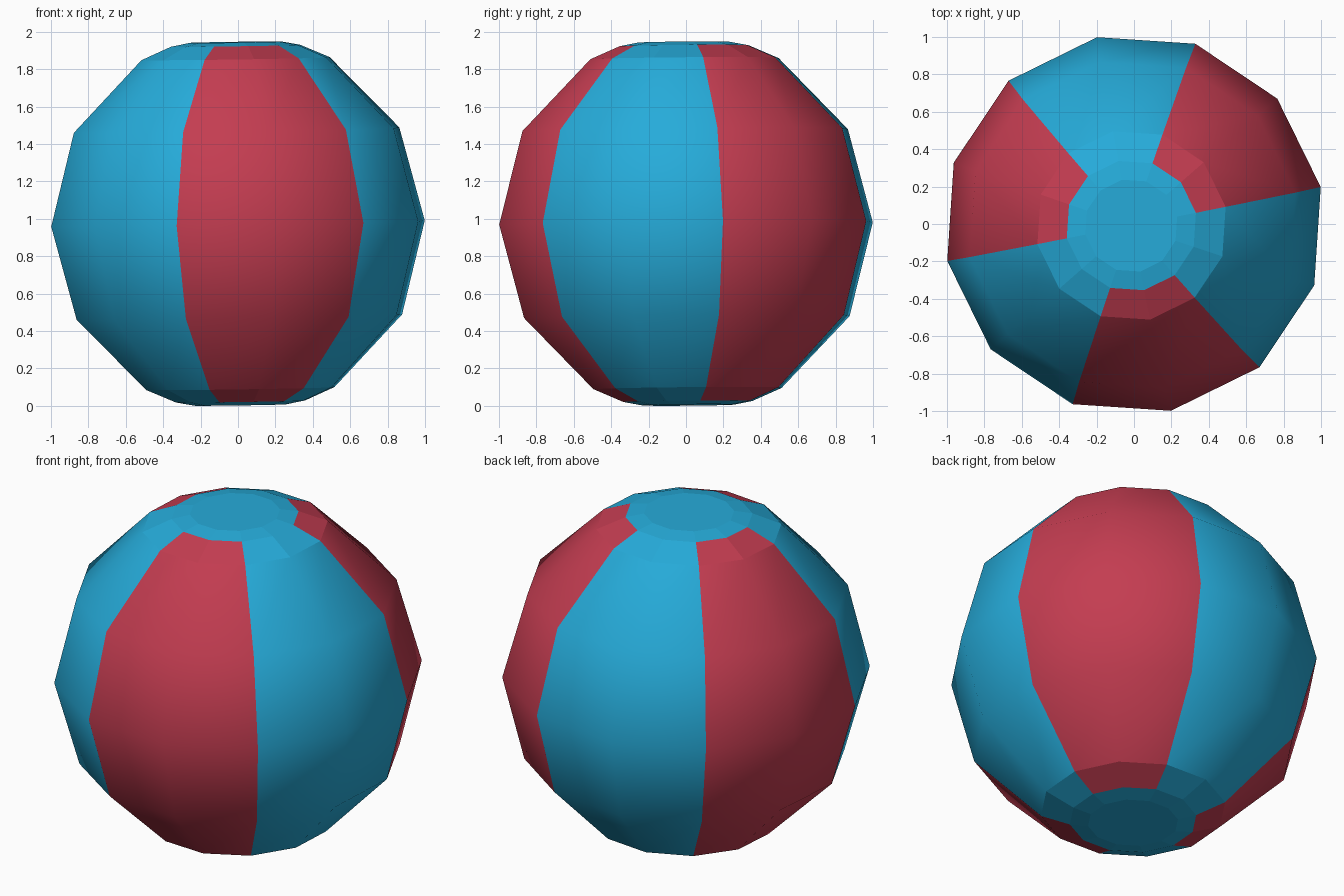
import bpy, bmesh
from math import cos, sin, radians, tau
from mathutils import Matrix

cube = bpy.data.objects.get("Cube")
if cube:
    bpy.data.objects.remove(cube, do_unlink=True)


def make_material(name, color):
    mat = bpy.data.materials.new(name)
    mat.use_nodes = True
    mat.diffuse_color = color
    mat.node_tree.nodes["Principled BSDF"].inputs["Base Color"].default_value = color
    return mat


SIDES = 12
START = radians(11.2)
# upper half profile from equator to cap: (radius, height above centre)
UPPER = [(1.018, 0), (0.887, 0.5), (0.513, 0.882), (0.352, 0.951), (0.25, 0.97)]
PROFILE = [(r, -z) for r, z in reversed(UPPER[1:])] + UPPER

bm = bmesh.new()
rings = []
for r, z in PROFILE:
    angles = [START + tau * i / SIDES for i in range(SIDES)]
    rings.append([bm.verts.new((r * cos(a), r * sin(a), z)) for a in angles])

# striped panels, two faces wide, smooth except around the poles
last = len(rings) - 2
for k, (low, high) in enumerate(zip(rings, rings[1:])):
    for i in range(SIDES):
        j = (i + 1) % SIDES
        face = bm.faces.new((low[i], low[j], high[j], high[i]))
        red = (i // 2) % 2 == 0 and 0 < k < last
        face.material_index = 1 if red else 0
        face.smooth = 1 < k < last - 1

# flat end caps
bm.faces.new(list(reversed(rings[0])))
bm.faces.new(rings[-1])

# the ball rests with a very slight lean
lean = Matrix.Rotation(0.009, 4, 'X') @ Matrix.Rotation(-0.015, 4, 'Y')
bm.transform(lean)
bm.transform(Matrix.Translation((0, 0, -min(v.co.z for v in bm.verts))))

mesh = bpy.data.meshes.new("beach_ball")
bm.to_mesh(mesh)
bm.free()
mesh.materials.append(make_material("ball blue", (0.019, 0.41, 0.70, 1)))
mesh.materials.append(make_material("ball red", (0.55, 0.046, 0.082, 1)))
ball = bpy.data.objects.new("beach_ball", mesh)
bpy.context.collection.objects.link(ball)
